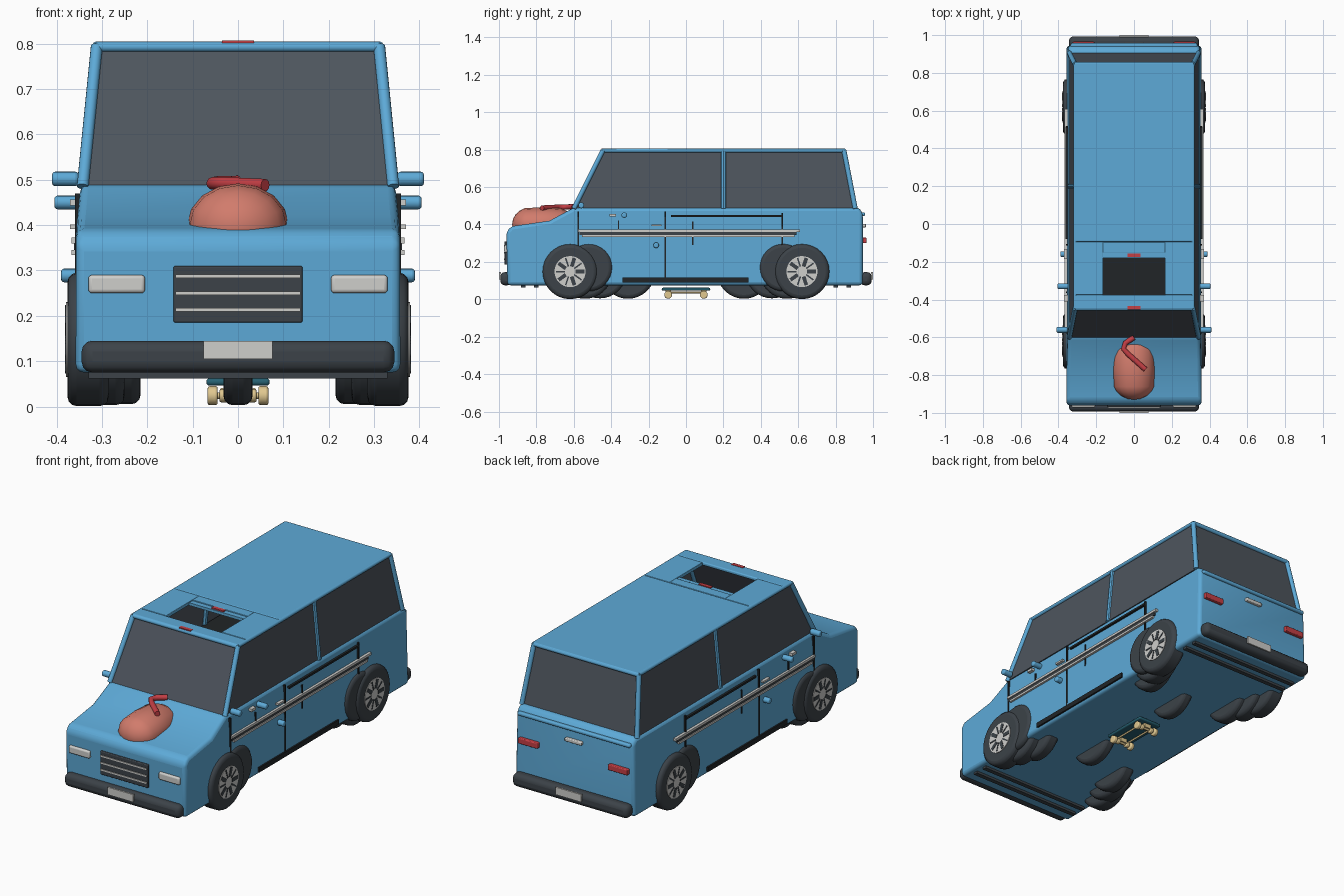
import bpy, bmesh, math
from mathutils import Vector

if "Cube" in bpy.data.objects:
    bpy.data.objects.remove(bpy.data.objects["Cube"])


def material(name, r, g, b):
    m = bpy.data.materials.new(name)
    m.use_nodes = True
    m.diffuse_color = (r, g, b, 1)
    m.node_tree.nodes["Principled BSDF"].inputs["Base Color"].default_value = (r, g, b, 1)
    return m


BLUE = material("sky_blue_paint", 0.11, 0.40, 0.68)
GLASS = material("dark_glass", 0.075, 0.09, 0.11)
TRIM = material("dark_trim", 0.045, 0.055, 0.065)
BLACK = material("black_gap", 0.015, 0.018, 0.02)
SILVER = material("light_grey", 0.62, 0.62, 0.60)
PINK = material("salmon_pink", 0.64, 0.20, 0.15)
RED = material("red", 0.56, 0.05, 0.06)
GOLD = material("pale_gold", 0.75, 0.58, 0.28)
TEAL = material("teal", 0.02, 0.12, 0.17)


def finish(name, bm, mat, bevel=0.0, segments=3):
    bmesh.ops.recalc_face_normals(bm, faces=bm.faces)
    me = bpy.data.meshes.new(name)
    bm.to_mesh(me)
    bm.free()
    me.materials.append(mat)
    ob = bpy.data.objects.new(name, me)
    bpy.context.collection.objects.link(ob)
    if bevel:
        mod = ob.modifiers.new("Bevel", "BEVEL")
        mod.width = bevel
        mod.segments = segments
        mod.limit_method = "ANGLE"
        mod.angle_limit = math.radians(25)
    return ob


def box(name, xs, ys, zs, mat, bevel=0.0):
    bm = bmesh.new()
    bmesh.ops.create_cube(bm, size=1)
    for v in bm.verts:
        v.co = [(a + b) / 2 + c * (b - a) for c, (a, b) in zip(v.co, (xs, ys, zs))]
    return finish(name, bm, mat, bevel)


def prism(name, profile, half_width, mat, bevel=0.0, open_top=False):
    """Side profile of (y, z) points spanned across x; half_width depends on z."""
    bm = bmesh.new()
    sides = [[bm.verts.new((s * half_width(z), y, z)) for y, z in profile] for s in (-1, 1)]
    n = len(profile)
    for side in sides:
        bm.faces.new(side)
    for i in range(n):
        j = (i + 1) % n
        bm.faces.new((sides[0][i], sides[0][j], sides[1][j], sides[1][i]))
    if open_top:
        top = max(z for _, z in profile)
        lid = [f for f in bm.faces if all(v.co.z > top - 0.001 for v in f.verts)]
        bmesh.ops.delete(bm, geom=lid, context="FACES_ONLY")
    return finish(name, bm, mat, bevel)


def rod(name, p, q, radius, mat, bevel=0.0, sides=16):
    p, q = Vector(p), Vector(q)
    bm = bmesh.new()
    bmesh.ops.create_cone(bm, cap_ends=True, segments=sides, radius1=radius,
                          radius2=radius, depth=(q - p).length)
    ob = finish(name, bm, mat, bevel)
    ob.location = (p + q) / 2
    ob.rotation_euler = (q - p).to_track_quat("Z", "Y").to_euler()
    return ob


def body_half(z):
    return 0.358 - max(0, z - 0.38) * 0.1


def cabin_half(z):
    return 0.342 - (z - 0.49) * 0.1


# Lower body and glass cabin
prism("lower_body", [(-0.955, 0.075), (-0.96, 0.36), (-0.935, 0.39), (-0.73, 0.42),
                     (-0.60, 0.49), (0.925, 0.49), (0.945, 0.46), (0.945, 0.075)],
      body_half, BLUE, 0.02)
prism("cabin_glass", [(-0.60, 0.488), (-0.445, 0.792), (0.845, 0.792), (0.905, 0.488)],
      cabin_half, GLASS, open_top=True)
box("cabin_floor", (-0.335, 0.335), (-0.59, 0.9), (0.489, 0.495), BLACK)

# Roof panels around the open hatch
R = (0.787, 0.805)
box("roof_main", (-0.315, 0.315), (-0.094, 0.855), R, BLUE, 0.006)
box("roof_front_rail", (-0.315, 0.315), (-0.452, -0.376), R, BLUE, 0.006)
box("hatch_rear_strip", (-0.165, 0.165), (-0.152, -0.096), R, BLUE, 0.003)
box("hatch_lip", (-0.165, 0.165), (-0.18, -0.152), (0.785, 0.80), BLUE)
for y in (-0.165, -0.443):
    box("roof_latch", (-0.035, 0.035), (y - 0.01, y + 0.01), (0.799, 0.807), RED)
for s in (-1, 1):
    box("roof_side_panel", sorted((s * 0.164, s * 0.315)), (-0.375, -0.095), R, BLUE, 0.003)

# Pillars, window rails and rear ledge
for s in (-1, 1):
    def at(y, z, out=0.0):
        return (s * (cabin_half(z) + out), y, z)
    rod("front_pillar", at(-0.60, 0.485), at(-0.445, 0.795), 0.013, BLUE)
    rod("rear_pillar", at(0.905, 0.485), at(0.845, 0.795), 0.013, BLUE)
    rod("middle_pillar", at(0.20, 0.485, -0.003), at(0.20, 0.795, -0.003), 0.014, BLUE, sides=8)
    rod("roof_edge", at(-0.447, 0.795), at(0.847, 0.795), 0.010, BLUE)
rod("windscreen_header", (-0.31, -0.447, 0.793), (0.31, -0.447, 0.793), 0.011, BLUE)
rod("rear_header", (-0.31, 0.847, 0.793), (0.31, 0.847, 0.793), 0.011, BLUE)
box("tailgate_ledge", (-0.335, 0.335), (0.90, 0.958), (0.445, 0.465), BLUE, 0.008)

# Bumpers, number plates and underbody bars
for s, end in ((-1, "front"), (1, "rear")):
    box(end + "_bumper", (-0.345, 0.345), sorted((s * 0.93, s * 0.993)), (0.075, 0.145),
        TRIM, 0.024)
    box(end + "_plate", (-0.076, 0.076), sorted((s * 0.99, s * 1.0)), (0.105, 0.145), SILVER)
    for y in (0.80, 0.87):
        box(end + "_underbody_bar", (-0.33, 0.33), (s * y - 0.012, s * y + 0.012),
            (0.062, 0.078), TRIM)

# Grille and lights
box("grille", (-0.142, 0.142), (-0.97, -0.94), (0.185, 0.31), TRIM, 0.004)
for z in (0.213, 0.25, 0.287):
    box("grille_bar", (-0.138, 0.138), (-0.974, -0.96), (z - 0.004, z + 0.004), SILVER)
for s in (-1, 1):
    box("headlight", sorted((s * 0.205, s * 0.33)), (-0.972, -0.94), (0.25, 0.29), SILVER, 0.008)
    box("tail_light", sorted((s * 0.21, s * 0.325)), (0.93, 0.965), (0.30, 0.33), RED, 0.004)
box("tailgate_handle", (-0.05, 0.05), (0.93, 0.962), (0.385, 0.403), SILVER, 0.004)

# Capsule on the bonnet with its bent tube
bm = bmesh.new()
bmesh.ops.create_uvsphere(bm, u_segments=16, v_segments=10, radius=1)
for v in bm.verts:
    x, y, z = v.co
    stretch = 0.07 * (1 if y > 0 else -1)
    v.co = (x * 0.112, z * 0.10 - 0.765 + (0.065 if z > 0.01 else -0.065 if z < -0.01 else 0),
            0.40 + y * 0.092)
finish("bonnet_capsule", bm, PINK)
curve = bpy.data.curves.new("bonnet_tube", "CURVE")
curve.dimensions = "3D"
curve.bevel_depth = 0.014
curve.use_fill_caps = True
path = curve.splines.new("POLY")
tube = [(0.0, -0.60, 0.495), (-0.045, -0.63, 0.494), (-0.056, -0.66, 0.492),
        (-0.03, -0.69, 0.492), (0.06, -0.77, 0.488)]
path.points.add(len(tube) - 1)
for point, co in zip(path.points, tube):
    point.co = (*co, 1)
curve.materials.append(RED)
bpy.context.collection.objects.link(bpy.data.objects.new("bonnet_tube", curve))

# Side trim: gaps, stripes, sill, handles, mirrors
for s in (-1, 1):
    def side_plate(name, y0, y1, z0, z1, mat, out):
        inner = body_half(z1) - 0.01
        box(name, sorted((s * inner, s * (0.358 + out))), (y0, y1), (z0, z1), mat)

    side_plate("front_door_gap", -0.580, -0.571, 0.28, 0.47, BLACK, 0.002)
    side_plate("door_gap", -0.115, -0.106, 0.11, 0.47, BLACK, 0.002)
    side_plate("rear_door_gap", 0.510, 0.518, 0.27, 0.46, BLACK, 0.002)
    side_plate("sliding_rail", -0.08, 0.515, 0.439, 0.450, BLACK, 0.005)
    side_plate("panel_notch", 0.033, 0.039, 0.29, 0.415, BLACK, 0.002)
    side_plate("lock_slot", -0.364, -0.357, 0.37, 0.42, BLACK, 0.002)
    side_plate("sill", -0.34, 0.335, 0.09, 0.116, BLACK, 0.008)
    side_plate("stripe_backing", -0.57, 0.59, 0.345, 0.365, TRIM, 0.004)
    side_plate("upper_stripe", -0.575, 0.61, 0.360, 0.373, SILVER, 0.009)
    side_plate("lower_stripe", -0.555, 0.58, 0.334, 0.345, SILVER, 0.009)
    side_plate("door_handle", -0.185, -0.132, 0.391, 0.401, SILVER, 0.012)
    rod("wing_mirror", (s * 0.352, -0.56, 0.502), (s * 0.41, -0.56, 0.502), 0.016, BLUE, 0.007)
    rod("mirror_arm", (s * 0.345, -0.33, 0.45), (s * 0.405, -0.33, 0.45), 0.015, BLUE, 0.007)
    box("side_latch", sorted((s * 0.345, s * 0.37)), (-0.41, -0.375), (0.443, 0.457), SILVER)
    rod("side_knob", (s * 0.35, -0.16, 0.289), (s * 0.39, -0.16, 0.289), 0.015, BLUE, 0.006)


# Wheels with slotted rims, and the stepped inner tyres beside them
def tyre(name, x0, x1, y, z, radius):
    rod(name, (x0, y, z), (x1, y, z), radius, TRIM, 0.02, 32)


for s in (-1, 1):
    for e in (-1, 1):
        y, z = e * 0.62, 0.148
        tyre("tyre", s * 0.285, s * 0.376, y, z, 0.147)
        tyre("arch_tyre", s * 0.25, s * 0.368, e * 0.52, 0.17, 0.127)
        tyre("inner_tyre", s * 0.25, s * 0.34, e * 0.54, z, 0.145)
        tyre("innermost_tyre", s * 0.215, s * 0.29, e * 0.46, z, 0.143)
        rod("rim", (s * 0.36, y, z), (s * 0.379, y, z), 0.083, SILVER, sides=32)
        for k in range(10):
            a = math.tau * k / 10
            slot = box("rim_slot", (-0.003, 0.003), (0.028, 0.076),
                       (-0.004, 0.004) if k % 2 else (-0.010, 0.010), TRIM)
            slot.location = (s * 0.378, y, z)
            slot.rotation_euler.x = a
for e in (-1, 1):
    tyre("centre_tyre", -0.032, 0.032, e * 0.31, 0.148, 0.145)

# Small wheeled board under the floor
box("board_deck", (-0.07, 0.07), (-0.13, 0.13), (0.046, 0.062), TEAL, 0.007)
for y in (-0.095, 0.095):
    rod("board_axle", (-0.06, y, 0.024), (0.06, y, 0.024), 0.007, GOLD)
    box("board_truck", (-0.02, 0.02), (y - 0.015, y + 0.015), (0.024, 0.048), GOLD)
    for x in (-0.056, -0.03, 0.03, 0.056):
        r = 0.021 if abs(x) > 0.04 else 0.015
        rod("board_wheel", (x - 0.011, y, 0.024), (x + 0.011, y, 0.024), r, GOLD, 0.005)
for s in (-1, 1):
    rod("board_rail", (s * 0.035, -0.10, 0.036), (s * 0.035, 0.10, 0.036), 0.005, GOLD)

# Smooth rounded parts, keep hard edges
bpy.ops.object.select_all(action="DESELECT")
for ob in bpy.context.collection.objects:
    if ob.type == "MESH":
        ob.select_set(True)
        bpy.context.view_layer.objects.active = ob
bpy.ops.object.shade_smooth_by_angle(angle=math.radians(35))
